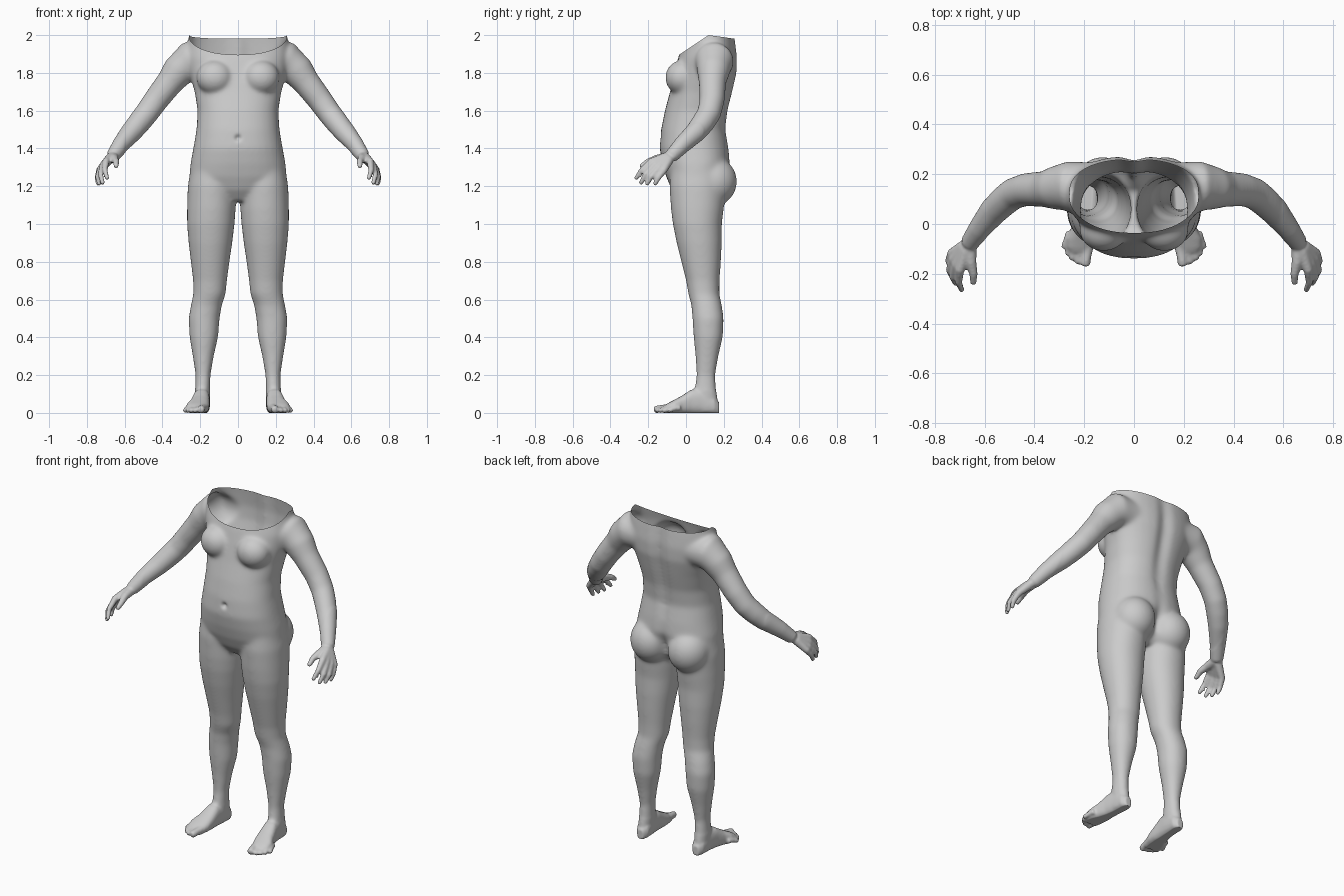
import bpy, bmesh, math
from mathutils import Vector, Matrix

if "Cube" in bpy.data.objects:
    bpy.data.objects.remove(bpy.data.objects["Cube"])

bm = bmesh.new()
SEG = 32


def loft(rings, power=2.0):
    """Closed skin over rings of (centre, half axis u, half axis v)."""
    loops = []
    for c, u, v in rings:
        loop = []
        for i in range(SEG):
            a = 2 * math.pi * i / SEG
            ca, sa = math.cos(a), math.sin(a)
            p = (Vector(c) + Vector(u) * math.copysign(abs(ca) ** (2 / power), ca)
                 + Vector(v) * math.copysign(abs(sa) ** (2 / power), sa))
            loop.append(bm.verts.new(p))
        loops.append(loop)
    for a, b in zip(loops, loops[1:]):
        for i in range(SEG):
            j = (i + 1) % SEG
            bm.faces.new((a[i], a[j], b[j], b[i]))
    bm.faces.new(loops[0][::-1])
    bm.faces.new(loops[-1])


def column(rows, power=2.0):
    """Upright loft from rows of (z, x0, x1, y0, y1)."""
    loft([(((x0 + x1) / 2, (y0 + y1) / 2, z), ((x1 - x0) / 2, 0, 0), (0, (y1 - y0) / 2, 0))
          for z, x0, x1, y0, y1 in rows], power)


def tube(path):
    """Round limb along points (x, y, z, radius) with a rounded tip."""
    pts = [Vector(p[:3]) for p in path]
    rad = [p[3] for p in path]
    d = (pts[-1] - pts[-2]).normalized()
    end, r = pts[-1], rad[-1]
    pts += [end + d * r * 0.3, end + d * r * 0.5]
    rad += [r * 0.85, r * 0.5]
    rings = []
    for i, p in enumerate(pts):
        t = (pts[min(i + 1, len(pts) - 1)] - pts[max(i - 1, 0)]).normalized()
        u = t.cross(Vector((1, 1, 0))).normalized()
        rings.append((p, u * rad[i], t.cross(u) * rad[i]))
    loft(rings)


def ball(centre, radii):
    m = Matrix.Translation(centre) @ Matrix.Diagonal((*radii, 1))
    bmesh.ops.create_uvsphere(bm, u_segments=32, v_segments=20, radius=1, matrix=m)


# leg
column([(1.30, .03, .25, -.08, .20), (1.20, .012, .266, -.088, .21), (1.08, .012, .27, -.08, .20),
        (1.0, .018, .27, -.07, .19), (.9, .03, .262, -.05, .19), (.8, .045, .25, -.025, .185),
        (.7, .058, .238, .0, .178), (.63, .065, .237, .012, .177), (.57, .085, .25, .028, .19),
        (.5, .097, .262, .034, .2), (.4, .105, .257, .04, .195), (.3, .128, .24, .05, .172),
        (.2, .145, .225, .055, .155), (.12, .147, .228, .045, .16), (.05, .15, .228, .03, .17),
        (.01, .155, .225, .04, .165)], 2.1)

# foot, lofted from heel to ball
loft([((x, y, h / 2 - .003), (w, 0, 0), (0, 0, h / 2 + .003)) for y, x, w, h in
      [(.176, .187, .02, .055), (.15, .187, .038, .085), (.08, .19, .042, .13), (.03, .195, .045, .125),
       (-.02, .202, .052, .092), (-.06, .213, .06, .07), (-.095, .218, .055, .052), (-.115, .215, .045, .04)]], 2.5)

# toes
for bx, by, tx, ty, r in [(.183, -.08, .196, -.16, .02), (.21, -.08, .227, -.155, .013),
                          (.23, -.07, .25, -.14, .013), (.247, -.055, .267, -.119, .013),
                          (.258, -.03, .281, -.092, .013)]:
    tube([(bx, by, .026, r * 1.2), ((bx + tx) / 2, (by + ty) / 2, .024, r), (tx, ty, r * .9, r)])

# arm
tube([(.15, .15, 1.86, .10), (.265, .15, 1.862, .103), (.315, .145, 1.81, .088), (.36, .14, 1.752, .073),
      (.435, .138, 1.655, .067), (.485, .122, 1.585, .064), (.525, .09, 1.535, .062),
      (.565, .05, 1.485, .057), (.62, -.02, 1.42, .046), (.66, -.075, 1.362, .037)])

# hand: four fingers running back through the palm, and a thumb
for knuckle, mid, tip in [((.70, -.185, 1.33), (.705, -.235, 1.285), (.692, -.265, 1.24)),
                          ((.714, -.165, 1.312), (.728, -.215, 1.262), (.716, -.24, 1.215)),
                          ((.726, -.142, 1.296), (.742, -.185, 1.25), (.734, -.208, 1.21)),
                          ((.733, -.118, 1.284), (.745, -.148, 1.243), (.741, -.165, 1.21))]:
    root = Vector((.665, -.08, 1.36)).lerp(Vector(knuckle), .2)
    tube([(*root, .026), (*knuckle, .019), (*mid, .0145), (*tip, .0115)])
tube([(.66, -.09, 1.355, .028), (.655, -.155, 1.345, .022), (.645, -.2, 1.33, .017), (.645, -.238, 1.305, .013)])

# breast and buttock
ball((.122, -.022, 1.775), (.098, .088, .092))
ball((.125, .145, 1.225), (.122, .125, .13))

# mirror all the side parts
dup = bmesh.ops.duplicate(bm, geom=bm.verts[:] + bm.edges[:] + bm.faces[:])["geom"]
side = [g for g in dup if isinstance(g, bmesh.types.BMVert)]
bmesh.ops.scale(bm, vec=(-1, 1, 1), verts=side)

# trunk
column([(z, -w, w, y0, y1) for z, w, y0, y1 in
        [(1.12, .08, -.03, .14), (1.18, .21, -.075, .20), (1.25, .258, -.105, .215), (1.32, .252, -.125, .235),
         (1.4, .237, -.14, .228), (1.5, .22, -.132, .212), (1.6, .214, -.112, .225), (1.7, .23, -.085, .25),
         (1.8, .258, -.062, .272), (1.88, .272, -.042, .274), (1.95, .268, -.018, .265), (2.06, .25, .0, .25)]], 2.3)

bmesh.ops.recalc_face_normals(bm, faces=bm.faces)
mesh = bpy.data.meshes.new("body")
bm.to_mesh(mesh)
bm.free()
body = bpy.data.objects.new("body", mesh)
bpy.context.collection.objects.link(body)
bpy.context.view_layer.objects.active = body
body.select_set(True)

# fuse the parts into one skin
rem = body.modifiers.new("fuse", 'REMESH')
rem.mode = 'VOXEL'
rem.voxel_size = .0065
bpy.ops.object.modifier_apply(modifier=rem.name)

bm = bmesh.new()
bm.from_mesh(body.data)


def bump(v, s):
    return math.exp(-(v / s) ** 2)


# spine groove, buttock cleft, navel
for v in bm.verts:
    x, y, z = v.co
    if y > .12 and abs(x) < .15 and z > 1.1:
        v.co.y -= .022 * bump(x, .035) * bump(z - 1.75, .3)
        v.co.y -= .03 * bump(x, .02) * bump(z - 1.22, .09)
    if y < -.05 and abs(x) < .1:
        v.co.y += .022 * bump(x, .013) * bump(z - 1.455, .013)

# blend the joints: soft on trunk and limbs, light on hands and feet
soft = [v for v in bm.verts if v.co.z > .12 and abs(v.co.x) < .6
        and not (abs(v.co.x) < .04 and abs(v.co.z - 1.455) < .04)]
for i in range(24):
    bmesh.ops.smooth_vert(bm, verts=soft, factor=.5, use_axis_x=True, use_axis_y=True, use_axis_z=True)
for i in range(3):
    bmesh.ops.smooth_vert(bm, verts=bm.verts[:], factor=.5, use_axis_x=True, use_axis_y=True, use_axis_z=True)
for v in bm.verts:
    v.co.z = max(v.co.z, 0)

# open the neckline
for no in ((0, -.667, 1), (0, .14, 1)):
    bmesh.ops.bisect_plane(bm, geom=bm.verts[:] + bm.edges[:] + bm.faces[:], dist=1e-5,
                           plane_co=(0, .12, 2.0), plane_no=Vector(no).normalized(), clear_outer=True)
for f in bm.faces:
    f.smooth = True
bm.to_mesh(body.data)
bm.free()
